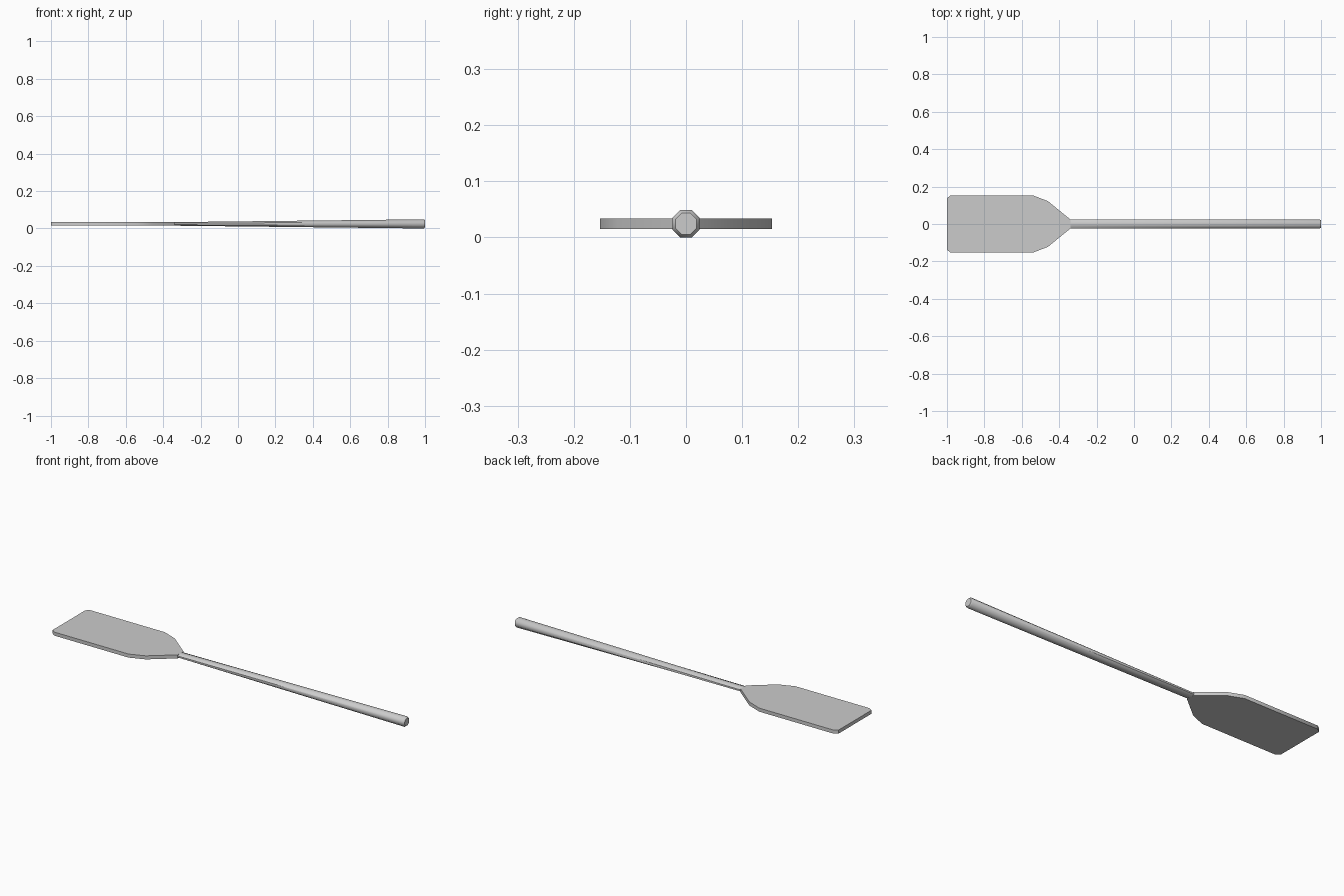
import bpy
import bmesh
import math

cube = bpy.data.objects.get("Cube")
if cube:
    bpy.data.objects.remove(cube, do_unlink=True)

MID = 0.0245  # height of the centre line

grey = bpy.data.materials.new("light grey")
grey.use_nodes = True
colour = (0.6, 0.6, 0.6, 1)
grey.diffuse_color = colour
grey.node_tree.nodes["Principled BSDF"].inputs["Base Color"].default_value = colour


def finish(name, bm):
    bmesh.ops.recalc_face_normals(bm, faces=bm.faces)
    mesh = bpy.data.meshes.new(name)
    bm.to_mesh(mesh)
    bm.free()
    mesh.materials.append(grey)
    obj = bpy.data.objects.new(name, mesh)
    bpy.context.collection.objects.link(obj)
    bpy.ops.object.select_all(action="DESELECT")
    obj.select_set(True)
    bpy.context.view_layer.objects.active = obj
    bpy.ops.object.shade_smooth_by_angle(angle=math.radians(50))
    return obj


# Blade: mirrored outline, extruded to an even thickness
half = [(-0.34, 0.024), (-0.46, 0.122), (-0.54, 0.153), (-0.98, 0.153), (-1.0, 0.138)]
outline = half + [(x, -y) for x, y in reversed(half)]
thickness = 0.019
bm = bmesh.new()
base = bm.faces.new([bm.verts.new((x, y, MID - thickness / 2)) for x, y in outline])
top = bmesh.ops.extrude_face_region(bm, geom=[base])["geom"]
bmesh.ops.translate(bm, vec=(0, 0, thickness),
                    verts=[v for v in top if isinstance(v, bmesh.types.BMVert)])
finish("blade", bm)

# Shaft: eight-sided loft, flattened at the blade, chamfered at the grip end
sections = [(-0.34, 0.0245, 0.0095), (0.993, 0.0245, 0.0245), (1.0, 0.019, 0.019)]
bm = bmesh.new()
rings = []
for x, ry, rz in sections:
    ring = []
    for i in range(8):
        a = math.radians(45 * i + 22.5)
        k = 1 / math.cos(math.radians(22.5))
        ring.append(bm.verts.new((x, ry * k * math.cos(a), MID + rz * k * math.sin(a))))
    rings.append(ring)
for a, b in zip(rings, rings[1:]):
    for i in range(8):
        j = (i + 1) % 8
        bm.faces.new((a[i], a[j], b[j], b[i]))
bm.faces.new(rings[0])
bm.faces.new(rings[-1])
finish("shaft", bm)
